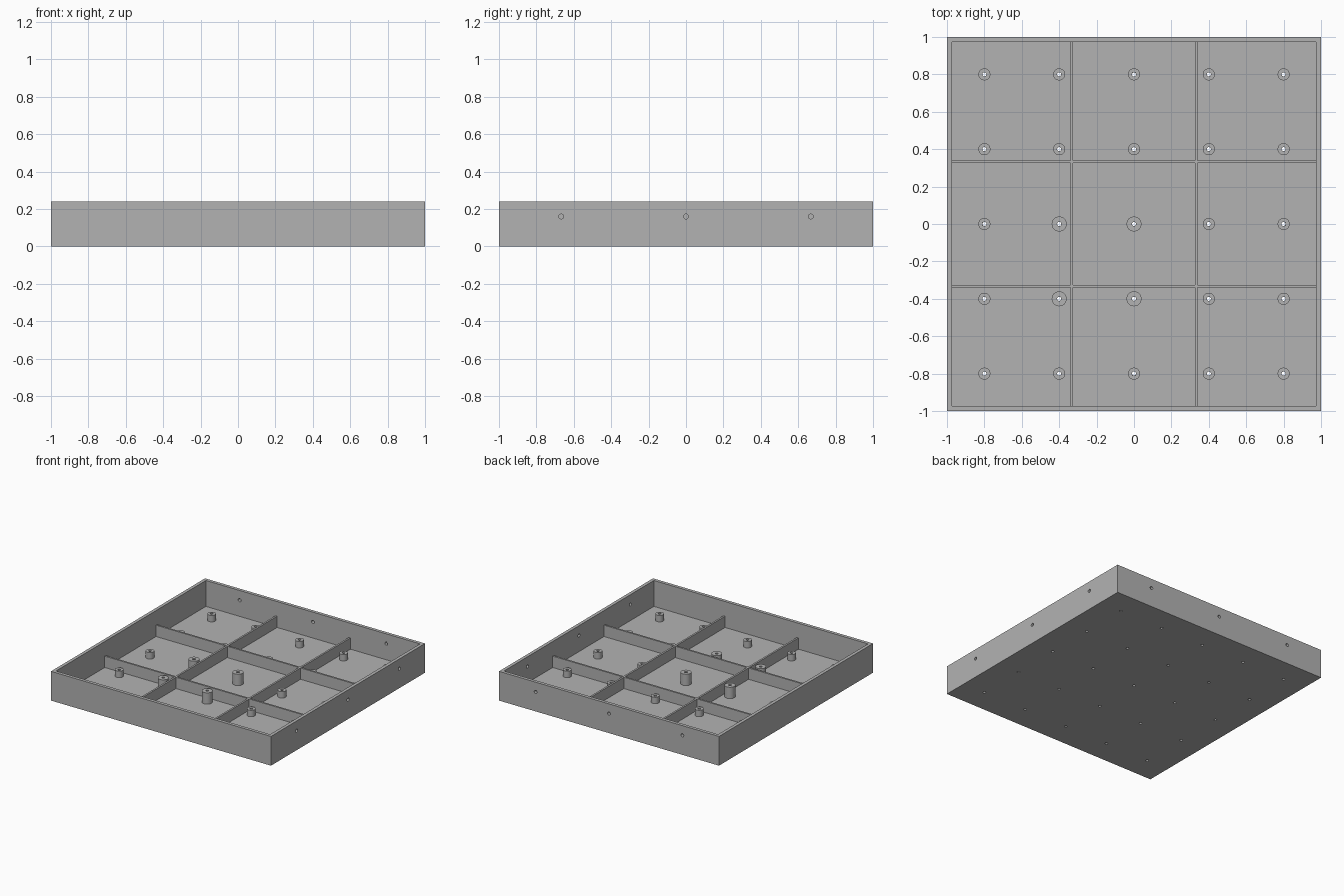
import bpy, bmesh
from math import pi, radians
from mathutils import Matrix, Vector

if "Cube" in bpy.data.objects:
    bpy.data.objects.remove(bpy.data.objects["Cube"], do_unlink=True)

HEIGHT, WALL, FLOOR = 0.24, 0.027, 0.027
RIB_TOP, RIB_THICK, RIB_POS = 0.12, 0.015, 0.333
BORE, PORT = 0.011, 0.013

grey = bpy.data.materials.new("grey plastic")
grey.use_nodes = True
colour = (0.45, 0.45, 0.45, 1)
grey.diffuse_color = colour
grey.node_tree.nodes["Principled BSDF"].inputs["Base Color"].default_value = colour


def finish(name, bm):
    mesh = bpy.data.meshes.new(name)
    bmesh.ops.recalc_face_normals(bm, faces=bm.faces)
    bm.to_mesh(mesh)
    bm.free()
    mesh.materials.append(grey)
    obj = bpy.data.objects.new(name, mesh)
    bpy.context.collection.objects.link(obj)
    return obj


def add_box(bm, low, high):
    low, high = Vector(low), Vector(high)
    matrix = Matrix.Translation((low + high) / 2) @ Matrix.Diagonal((*(high - low), 1))
    bmesh.ops.create_cube(bm, size=1, matrix=matrix)


def add_rod(bm, centre, radius, length, turn=Matrix()):
    bmesh.ops.create_cone(bm, cap_ends=True, segments=24, radius1=radius, radius2=radius,
                          depth=length, matrix=Matrix.Translation(centre) @ turn)


def add_post(bm, x, y, radius, top):
    # Hollow post: a rectangular section spun around its bore
    section = [(BORE, FLOOR), (BORE, top), (radius, top), (radius, FLOOR)]
    verts = [bm.verts.new((x + r, y, z)) for r, z in section]
    edges = [bm.edges.new((verts[i], verts[(i + 1) % 4])) for i in range(4)]
    bmesh.ops.spin(bm, geom=verts + edges, cent=(x, y, 0), axis=(0, 0, 1),
                   angle=2 * pi, steps=32, use_merge=True)


def smooth(obj):
    bpy.ops.object.select_all(action="DESELECT")
    obj.select_set(True)
    bpy.context.view_layer.objects.active = obj
    bpy.ops.object.shade_smooth_by_angle(angle=radians(30))


grid = [-0.8, -0.4, 0, 0.4, 0.8]
tall = [(x, y) for x in (-0.4, 0) for y in (-0.4, 0)]

# Open tray
bm = bmesh.new()
add_box(bm, (-1, -1, 0), (1, 1, HEIGHT))
tray = finish("tray", bm)

# Cutters: inner cavity, floor bores, cable ports in the left and back walls
bm = bmesh.new()
add_box(bm, (WALL - 1, WALL - 1, FLOOR), (1 - WALL, 1 - WALL, 0.4))
cavity = finish("cavity_cutter", bm)
bm = bmesh.new()
for x in grid:
    for y in grid:
        add_rod(bm, (x, y, 0), BORE, 0.1)
for p in (-0.667, 0, 0.667):
    add_rod(bm, (1, p, 0.16), PORT, 0.1, Matrix.Rotation(pi / 2, 4, "Y"))
    add_rod(bm, (p, 1, 0.16), PORT, 0.1, Matrix.Rotation(pi / 2, 4, "X"))
holes = finish("hole_cutter", bm)
for cutter in (cavity, holes):
    mod = tray.modifiers.new(cutter.name, "BOOLEAN")
    mod.operation, mod.solver, mod.object = "DIFFERENCE", "EXACT", cutter

# Bake the cuts and drop the cutters
bpy.context.view_layer.update()
cut = bpy.data.meshes.new_from_object(tray.evaluated_get(bpy.context.evaluated_depsgraph_get()))
tray.modifiers.clear()
tray.data = cut
for cutter in (cavity, holes):
    bpy.data.objects.remove(cutter, do_unlink=True)
smooth(tray)

# Dividing ribs, two each way
for side, name in ((-1, "low"), (1, "high")):
    a, b = side * RIB_POS - RIB_THICK / 2, side * RIB_POS + RIB_THICK / 2
    end = 1 - WALL
    bm = bmesh.new()
    add_box(bm, (a, -end, FLOOR), (b, end, RIB_TOP))
    finish("lengthwise_rib_" + name, bm)
    bm = bmesh.new()
    add_box(bm, (-end, a, FLOOR), (end, b, RIB_TOP))
    finish("crosswise_rib_" + name, bm)

# Mounting posts: four tall ones, the rest short
bm_tall, bm_short = bmesh.new(), bmesh.new()
for x in grid:
    for y in grid:
        if (x, y) in tall:
            add_post(bm_tall, x, y, 0.04, 0.12)
        else:
            add_post(bm_short, x, y, 0.032, 0.08)
smooth(finish("tall_posts", bm_tall))
smooth(finish("short_posts", bm_short))
